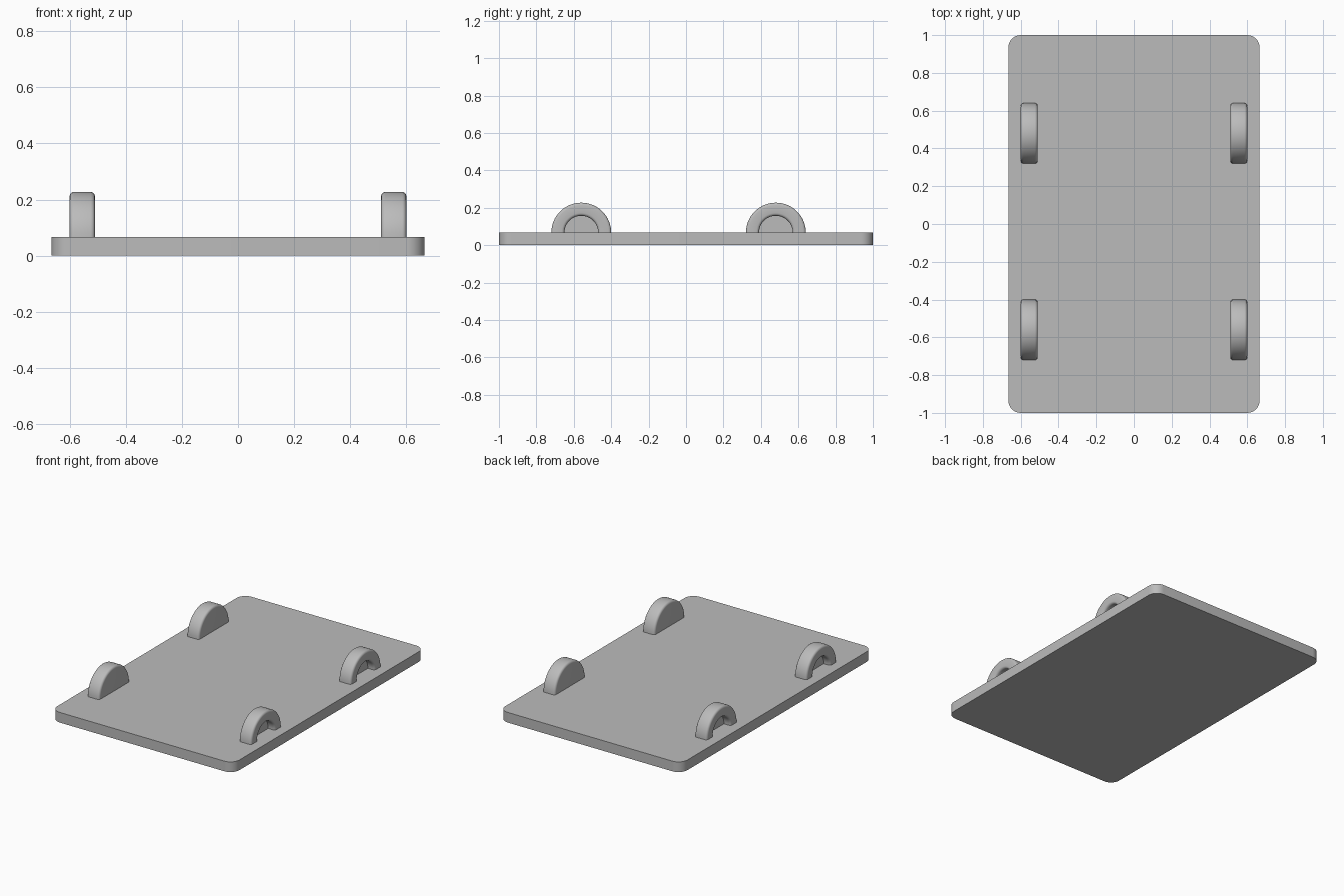
import bpy, bmesh, math

cube = bpy.data.objects.get("Cube")
if cube:
    bpy.data.objects.remove(cube, do_unlink=True)

grey = bpy.data.materials.new("plain grey")
grey.use_nodes = True
colour = (0.5, 0.5, 0.5, 1)
grey.diffuse_color = colour
grey.node_tree.nodes["Principled BSDF"].inputs["Base Color"].default_value = colour

HALF_X, HALF_Y, THICK, CORNER = 0.665, 1.0, 0.067, 0.065
RADIUS, RECESS, FILLET = 0.16, 0.09, 0.015
INNER, OUTER, FLOOR = 0.51, 0.60, 0.55


def arc(cx, cy, r, start, end, steps):
    """Points along an arc, angles in degrees."""
    angles = [math.radians(start + (end - start) * i / steps) for i in range(steps + 1)]
    return [(cx + r * math.cos(a), cy + r * math.sin(a)) for a in angles]


def finish(bm, name):
    bmesh.ops.recalc_face_normals(bm, faces=bm.faces)
    mesh = bpy.data.meshes.new(name)
    bm.to_mesh(mesh)
    bm.free()
    mesh.materials.append(grey)
    obj = bpy.data.objects.new(name, mesh)
    bpy.context.collection.objects.link(obj)
    bpy.ops.object.select_all(action='DESELECT')
    obj.select_set(True)
    bpy.context.view_layer.objects.active = obj
    bpy.ops.object.shade_smooth_by_angle(angle=math.radians(30))


# Base plate with rounded corners
bm = bmesh.new()
outline = []
for i, (sx, sy) in enumerate([(1, 1), (-1, 1), (-1, -1), (1, -1)]):
    outline += arc(sx * (HALF_X - CORNER), sy * (HALF_Y - CORNER), CORNER, 90 * i, 90 * i + 90, 8)
base = bm.faces.new([bm.verts.new((x, y, 0)) for x, y in outline])
top = bmesh.ops.extrude_face_region(bm, geom=[base])["geom"]
bmesh.ops.translate(bm, verts=[v for v in top if isinstance(v, bmesh.types.BMVert)], vec=(0, 0, THICK))
finish(bm, "base_plate")

# Half wheel cross-section as (radius, x): flat inner face, rounded tread, recessed outer face
section = [(0, INNER)]
section += arc(RADIUS - FILLET, INNER + FILLET, FILLET, -90, 0, 4)
section += arc(RADIUS - FILLET, OUTER - FILLET, FILLET, 0, 90, 4)
section += arc(RECESS + FILLET, OUTER - FILLET, FILLET, 90, 180, 4)
section += [(RECESS, FLOOR), (0, FLOOR)]


def half_wheel(name, side, y):
    bm = bmesh.new()
    verts = [bm.verts.new((side * x, y + r, THICK)) for r, x in section]
    profile = bm.faces.new(verts)
    bmesh.ops.spin(bm, geom=[profile] + list(profile.edges) + verts, cent=(0, y, THICK),
                   axis=(1, 0, 0), angle=math.pi, steps=32)
    bmesh.ops.remove_doubles(bm, verts=bm.verts, dist=0.0001)
    bmesh.ops.dissolve_degenerate(bm, edges=bm.edges, dist=0.0001)
    finish(bm, name)


for side, side_name in ((1, "left"), (-1, "right")):
    half_wheel("front_" + side_name + "_wheel", side, -0.56)
    half_wheel("back_" + side_name + "_wheel", side, 0.48)
